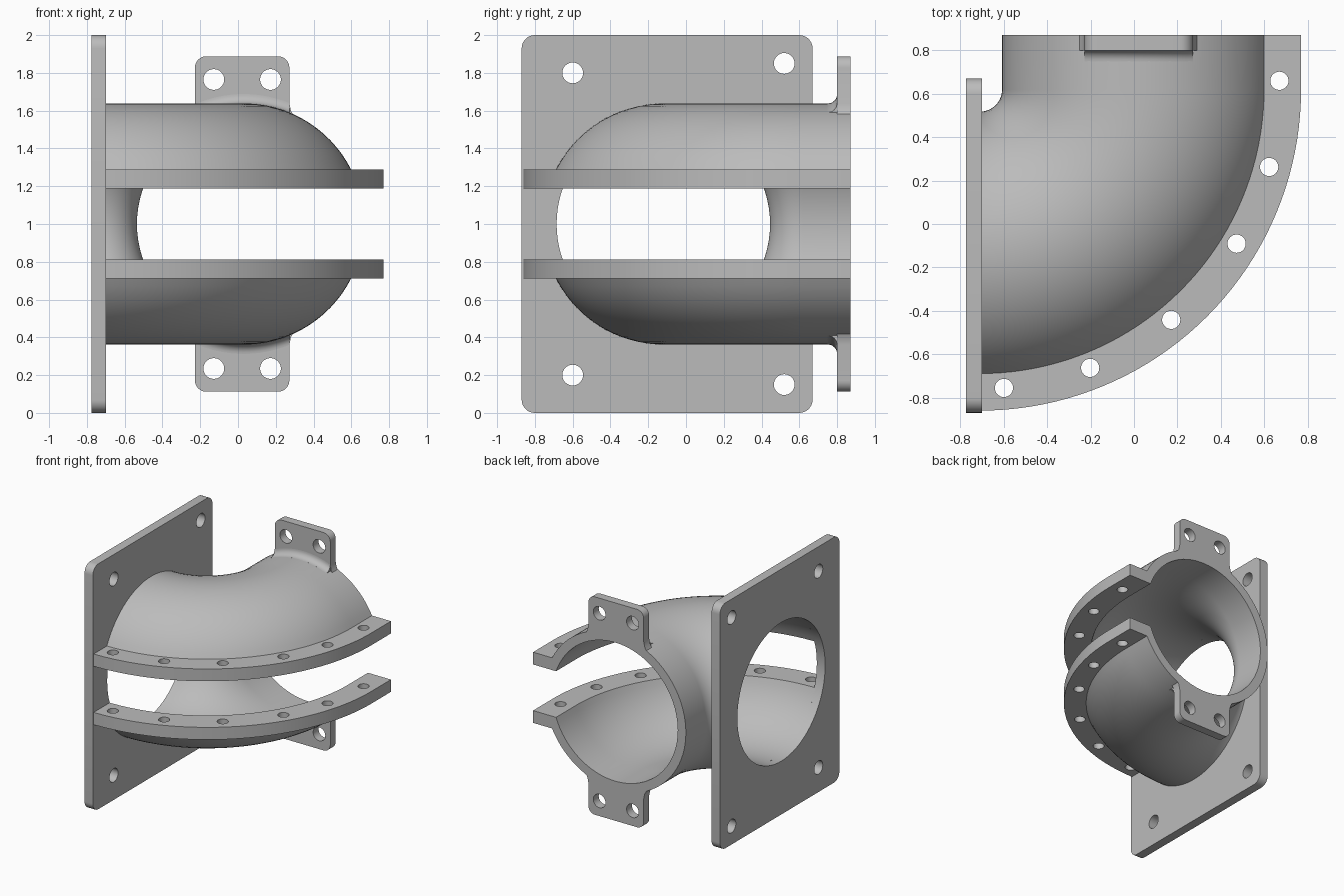
import bpy, bmesh
from math import sin, cos, asin, pi, radians, sqrt
from mathutils import Vector, Matrix

if "Cube" in bpy.data.objects:
    bpy.data.objects.remove(bpy.data.objects["Cube"])

MID = 1.0                      # height of the pipe axis
BEND = Vector((-0.71, 0.62))   # centre of the elbow bend
BEND_R = 0.74
OUTER, BORE = 0.638, 0.565
BACK = 0.87                    # outlet end
SLOT, RAIL_TOP, RAIL_EDGE = 0.188, 0.288, 0.74

grey = bpy.data.materials.new("plain grey")
grey.use_nodes = True
grey.diffuse_color = (0.5, 0.5, 0.5, 1)
grey.node_tree.nodes["Principled BSDF"].inputs["Base Color"].default_value = (0.5, 0.5, 0.5, 1)


def finish(name, bm):
    bmesh.ops.recalc_face_normals(bm, faces=bm.faces)
    mesh = bpy.data.meshes.new(name)
    bm.to_mesh(mesh)
    bm.free()
    obj = bpy.data.objects.new(name, mesh)
    bpy.context.collection.objects.link(obj)
    mesh.materials.append(grey)
    return obj


def loft(name, rings):
    """Join closed rings of points into a capped solid."""
    bm = bmesh.new()
    loops = [[bm.verts.new(p) for p in ring] for ring in rings]
    n = len(loops[0])
    for a, b in zip(loops, loops[1:]):
        for i in range(n):
            j = (i + 1) % n
            bm.faces.new((a[i], a[j], b[j], b[i]))
    bm.faces.new(loops[0])
    bm.faces.new(loops[-1])
    return finish(name, bm)


def arc(cx, cy, r, start, end, steps):
    return [(cx + r * cos(start + (end - start) * i / steps),
             cy + r * sin(start + (end - start) * i / steps)) for i in range(steps + 1)]


def drill(obj, holes, axis, depth):
    """Cut round holes, given as (centre, radius), along an axis."""
    bm = bmesh.new()
    turn = Vector((0, 0, 1)).rotation_difference(Vector(axis)).to_matrix().to_4x4()
    for centre, r in holes:
        bmesh.ops.create_cone(bm, cap_ends=True, segments=96 if r > 0.2 else 32,
                              radius1=r, radius2=r, depth=depth,
                              matrix=Matrix.Translation(centre) @ turn)
    cutter = finish(obj.name + "_cutter", bm)
    cutter.hide_render = True
    mod = obj.modifiers.new("holes", 'BOOLEAN')
    mod.operation, mod.solver, mod.object = 'DIFFERENCE', 'EXACT', cutter
    select(obj)
    bpy.ops.object.modifier_apply(modifier=mod.name)
    bpy.data.objects.remove(cutter)


def select(obj):
    bpy.ops.object.select_all(action='DESELECT')
    obj.select_set(True)
    bpy.context.view_layer.objects.active = obj


def smooth(obj):
    select(obj)
    bpy.ops.object.shade_smooth_by_angle(angle=radians(30))


# Elbow pipe, slotted on its outer side with a rail along each slot edge
a_in, a_out = asin(SLOT / BORE), asin(RAIL_TOP / OUTER)
section = arc(0, 0, OUTER, a_out, 2 * pi - a_out, 72)
section += [(RAIL_EDGE, -RAIL_TOP), (RAIL_EDGE, -SLOT)]
section += arc(0, 0, BORE, 2 * pi - a_in, a_in, 72)
section += [(RAIL_EDGE, SLOT), (RAIL_EDGE, RAIL_TOP)]


def on_bend(angle, r):
    return BEND.x + r * sin(angle), BEND.y - r * cos(angle)


rings = [[(*on_bend(pi / 2 * i / 40, BEND_R + u), MID + v) for u, v in section]
         for i in range(41)]
rings.append([(BEND.x + BEND_R + u, BACK, MID + v) for u, v in section])
pipe = loft("slotted_elbow_pipe", rings)
bolts = [on_bend(radians(d), 1.38) for d in (4.6, 21.6, 39.7, 59, 75)]
bolts.append((0.67, 0.66))
drill(pipe, [(Vector((x, y, MID)), 0.042) for x, y in bolts], (0, 0, 1), 0.7)
smooth(pipe)

# Square mounting plate at the inlet
Y0, Y1, R = -0.87, 0.67, 0.07
outline = []
for i, (y, z) in enumerate([(Y1 - R, 2 - R), (Y0 + R, 2 - R), (Y0 + R, R), (Y1 - R, R)]):
    outline += arc(y, z, R, i * pi / 2, (i + 1) * pi / 2, 8)
plate = loft("mounting_plate", [[(x, y, z) for y, z in outline] for x in (-0.775, -0.70)])
holes = [(Vector((-0.74, y, MID + s * h)), 0.055)
         for y, h in ((-0.60, 0.80), (0.52, 0.85)) for s in (1, -1)]
holes.append((Vector((-0.74, BEND.y - BEND_R, MID)), BORE))
drill(plate, holes, (1, 0, 0), 0.3)
smooth(plate)

# Lugs above and below the outlet, each with a curved fillet at its foot
CX, HALF, TOP, CR, FRONT, FR = 0.022, 0.25, 0.888, 0.06, 0.80, 0.05
half_outline = [(HALF + 0.025, 0.57), (HALF + 0.008, 0.60), (HALF, 0.64)]
half_outline += arc(HALF - CR, TOP - CR, CR, 0, pi / 2, 8)
lug_outline = half_outline + [(-x, z) for x, z in reversed(half_outline)]
for name, s in (("upper", 1), ("lower", -1)):
    lug = loft(name + "_lug", [[(CX + x, y, MID + s * z) for x, z in lug_outline]
                               for y in (FRONT, BACK)])
    drill(lug, [(Vector((CX + x, 0.84, MID + s * 0.765)), 0.055) for x in (-0.15, 0.15)],
          (0, 1, 0), 0.3)
    smooth(lug)
    rings = []
    for i in range(17):
        x = CX - HALF + 2 * HALF * i / 16
        foot = sqrt(OUTER ** 2 - (x - BEND.x - BEND_R) ** 2)
        curve = arc(FRONT - FR, foot + FR, FR, -pi / 2, 0, 8)
        curve += [(FRONT + 0.01, foot + FR), (FRONT + 0.01, foot - 0.01), (FRONT - FR, foot - 0.01)]
        rings.append([(x, y, MID + s * z) for y, z in curve])
    smooth(loft(name + "_lug_fillet", rings))
